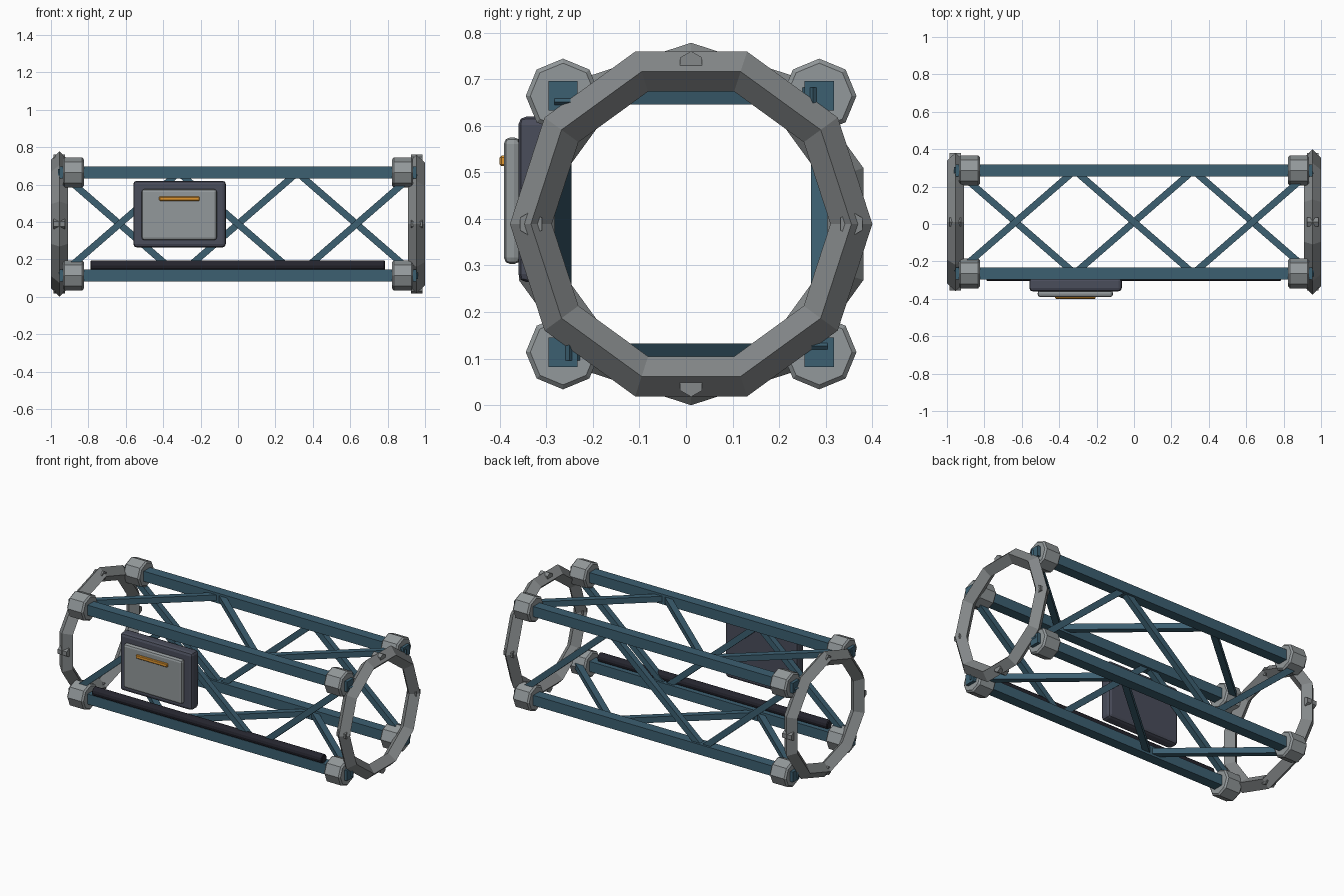
import bpy, bmesh, math
from mathutils import Vector, Matrix

if "Cube" in bpy.data.objects:
    bpy.data.objects.remove(bpy.data.objects["Cube"])

CY, CZ = 0.011, 0.389      # truss axis
OFF = 0.275                # longeron offset from the axis


def material(name, rgb):
    m = bpy.data.materials.new(name)
    m.diffuse_color = (*rgb, 1)
    m.use_nodes = True
    m.node_tree.nodes["Principled BSDF"].inputs["Base Color"].default_value = m.diffuse_color
    return m


BLUE = material("steel_blue", (0.045, 0.115, 0.165))
GREY = material("light_grey", (0.29, 0.315, 0.325))
RING = material("ring_grey", (0.235, 0.25, 0.255))
DARK = material("dark_slate", (0.068, 0.074, 0.104))
BLACK = material("near_black", (0.018, 0.018, 0.027))
ORANGE = material("orange", (0.75, 0.31, 0.03))


def finish(name, bm, mat, bevel=0, segments=1):
    bmesh.ops.recalc_face_normals(bm, faces=bm.faces)
    mesh = bpy.data.meshes.new(name)
    bm.to_mesh(mesh)
    bm.free()
    mesh.materials.append(mat)
    ob = bpy.data.objects.new(name, mesh)
    bpy.context.collection.objects.link(ob)
    if bevel:
        mod = ob.modifiers.new("bevel", "BEVEL")
        mod.width, mod.segments = bevel, segments
        mod.limit_method = "ANGLE"
        mod.angle_limit = math.radians(50)
    return ob


def box(name, lo, hi, mat, bevel=0, segments=1):
    lo, hi = Vector(lo), Vector(hi)
    bm = bmesh.new()
    bmesh.ops.create_cube(bm, size=1, matrix=Matrix.Translation((lo + hi) / 2)
                          @ Matrix.Diagonal((*(hi - lo), 1)))
    return finish(name, bm, mat, bevel, segments)


def x_cylinder(name, centre, radius, length, sides, mat, bevel=0, turn=0):
    bm = bmesh.new()
    rot = Matrix.Rotation(turn, 4, "X") @ Matrix.Rotation(math.pi / 2, 4, "Y")
    bmesh.ops.create_cone(bm, cap_ends=True, segments=sides, radius1=radius,
                          radius2=radius, depth=length,
                          matrix=Matrix.Translation(centre) @ rot)
    return finish(name, bm, mat, bevel)


def beam(name, a, b, size, mat):
    a, b = Vector(a), Vector(b)
    d = b - a
    # keep one side of the beam aligned with the truss face
    z = d.normalized()
    x = Vector((0, 1, 0)) if abs(d.y) < 1e-6 else Vector((0, 0, 1))
    y = z.cross(x)
    rot = Matrix((x, y, z)).transposed().to_4x4()
    bm = bmesh.new()
    bmesh.ops.create_cube(bm, size=1, matrix=Matrix.Translation((a + b) / 2) @ rot
                          @ Matrix.Diagonal((size, size, d.length, 1)))
    return finish(name, bm, mat)


# Longerons and the corner nodes at their ends
for sy in (-1, 1):
    for sz in (-1, 1):
        y, z = CY + sy * OFF, CZ + sz * OFF
        tag = ("front" if sy < 0 else "back") + ("_bottom" if sz < 0 else "_top")
        box("longeron_" + tag, (-0.955, y - 0.0315, z - 0.0315),
            (0.955, y + 0.0315, z + 0.0315), BLUE)
        for sx in (-1, 1):
            x_cylinder("corner_node_" + tag, (sx * 0.88, y, z), 0.08, 0.112, 8, GREY, 0.009)

# Zigzag braces on the four faces, opposite faces mirrored
stations = (-0.95, -0.317, 0.317, 0.95)
for side in (-1, 1):
    wall, deck = [], []
    for i, x in enumerate(stations):
        s = 1 if i % 2 else -1
        wall.append((x, CY + side * OFF, CZ - side * s * OFF))
        deck.append((x, CY + side * s * OFF, CZ + side * OFF))
    for i in range(3):
        beam("wall_brace", wall[i], wall[i + 1], 0.036, BLUE)
        beam("deck_brace", deck[i], deck[i + 1], 0.036, BLUE)

# Ten-sided docking rings of diamond section, with hex bolts
RR, R = 0.344, 0.045
for sx, start, tag in ((-1, math.pi / 2, "left"), (1, 0, "right")):
    bm = bmesh.new()
    loops = []
    for i in range(10):
        a = start + i * math.tau / 10
        loops.append([bm.verts.new((sx * 0.955 + dx, CY + r * math.cos(a), CZ + r * math.sin(a)))
                      for r, dx in ((RR + R, 0), (RR, R), (RR - R, 0), (RR, -R))])
    for i in range(10):
        p, q = loops[i], loops[(i + 1) % 10]
        for k in range(4):
            bm.faces.new((p[k], p[(k + 1) % 4], q[(k + 1) % 4], q[k]))
    finish("end_ring_" + tag, bm, RING)
    for i in range(4):
        a = i * math.pi / 2
        x_cylinder("ring_bolt_" + tag,
                   (sx * 0.955, CY + RR * math.cos(a), CZ + RR * math.sin(a)),
                   0.027, 0.062, 6, RING, 0, math.pi / 2)

# Equipment box with cover and orange stripe
box("equipment_box", (-0.56, -0.36, 0.264), (-0.065, -0.288, 0.62), DARK, 0.018, 2)
box("box_cover", (-0.515, -0.391, 0.303), (-0.113, -0.355, 0.575), GREY, 0.014, 2)
box("cover_stripe", (-0.422, -0.40, 0.513), (-0.205, -0.386, 0.536), ORANGE, 0.004)

# Cable conduit on the lower front longeron
x_cylinder("cable_conduit", (-0.002, -0.278, 0.167), 0.027, 1.574, 12, BLACK, 0.004)
